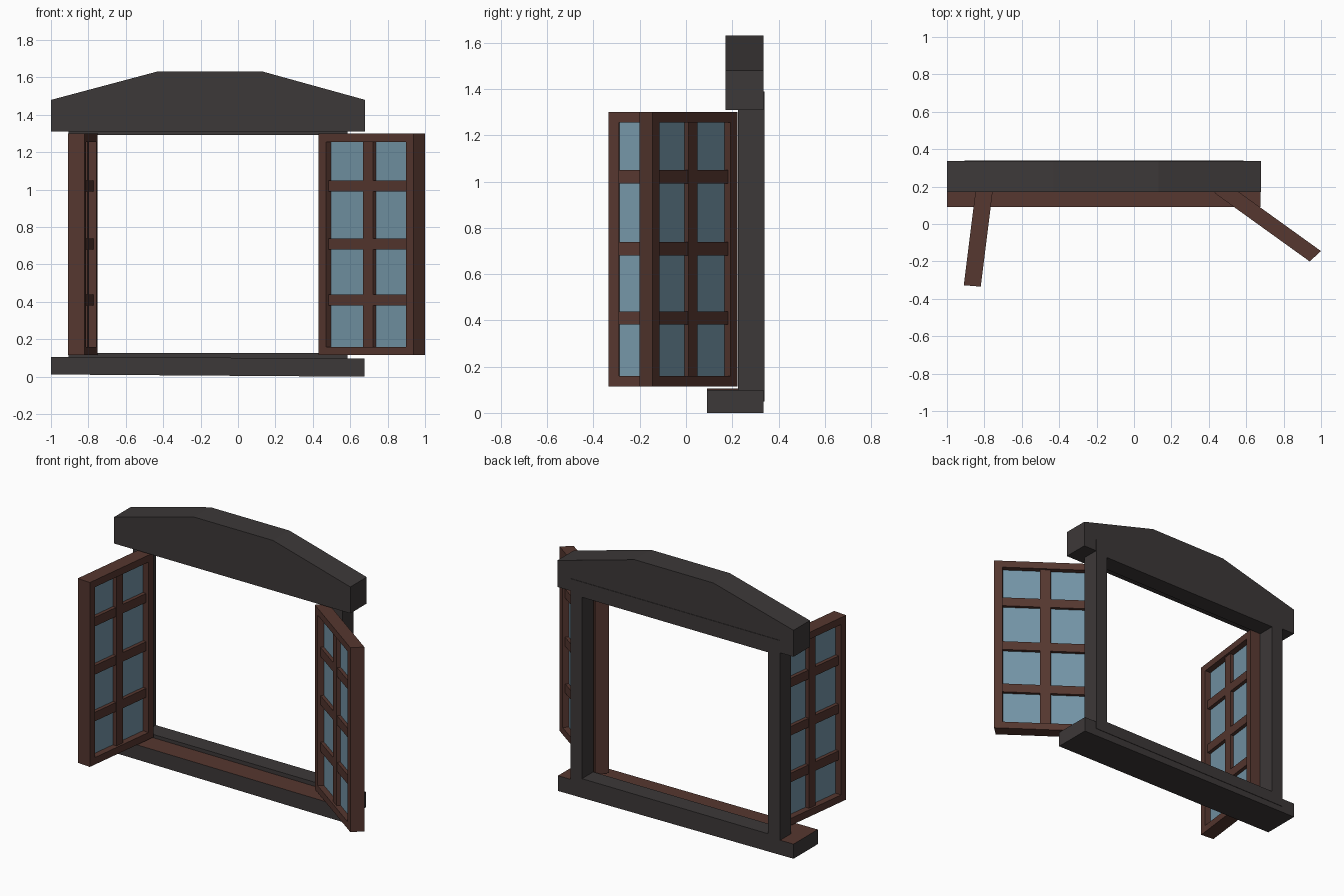
import bpy, bmesh
from math import radians
from mathutils import Matrix, Vector

cube = bpy.data.objects.get("Cube")
if cube:
    bpy.data.objects.remove(cube, do_unlink=True)


def material(name, rgb):
    m = bpy.data.materials.new(name)
    m.use_nodes = True
    m.diffuse_color = (*rgb, 1)
    m.node_tree.nodes["Principled BSDF"].inputs["Base Color"].default_value = (*rgb, 1)
    return m


STONE = material("dark grey", (0.046, 0.040, 0.040))
WOOD = material("red brown", (0.092, 0.038, 0.029))
GLASS = material("blue glass", (0.175, 0.30, 0.385))


def finish(name, bm, *mats):
    bmesh.ops.recalc_face_normals(bm, faces=bm.faces)
    mesh = bpy.data.meshes.new(name)
    bm.to_mesh(mesh)
    bm.free()
    for m in mats:
        mesh.materials.append(m)
    obj = bpy.data.objects.new(name, mesh)
    bpy.context.collection.objects.link(obj)
    return obj


def add_box(bm, lo, hi):
    lo, hi = Vector(lo), Vector(hi)
    size = Matrix.Diagonal((*(hi - lo), 1))
    bmesh.ops.create_cube(bm, size=1, matrix=Matrix.Translation((lo + hi) / 2) @ size)


def prism(profile, y0, y1):
    """Extrude an x-z outline from y0 to y1."""
    bm = bmesh.new()
    face = bm.faces.new([bm.verts.new((x, y0, z)) for x, z in profile])
    new = bmesh.ops.extrude_face_region(bm, geom=[face])["geom"]
    bmesh.ops.translate(bm, vec=(0, y1 - y0, 0),
                        verts=[v for v in new if isinstance(v, bmesh.types.BMVert)])
    bmesh.ops.recalc_face_normals(bm, faces=bm.faces)
    return bm


# Lintel with sloped shoulders
finish("lintel", prism([(-1, 1.31), (-1, 1.48), (-0.43, 1.632), (0.13, 1.632),
                        (0.68, 1.48), (0.68, 1.31)], 0.17, 0.336), STONE)

# Slightly tilted sill with a brown top
sill = prism([(-1, 0.012), (-1, 0.106), (0.675, 0.098), (0.675, 0)], 0.09, 0.336)
for f in sill.faces:
    f.material_index = 1 if f.normal.z > 0.5 else 0
finish("sill", sill, STONE, WOOD)

# Fixed window frame
frame = bmesh.new()
Y0, Y1 = 0.225, 0.339
for x in (-0.905, 0.502):
    add_box(frame, (x, Y0, 0.05), (x + 0.083, Y1, 1.39))
for z0, z1 in ((0.05, 0.126), (1.292, 1.39)):
    add_box(frame, (-0.822, Y0, z0), (0.502, Y1, z1))
finish("window_frame", frame, STONE)

# Open casements: local x runs from hinge to free edge, y is thickness
L, T, EDGE, BOTTOM, TOP = 0.553, 0.037, 0.045, 0.115, 1.30


def casement(side, hinge, angle):
    place = (Matrix.Translation((*hinge, 0)) @ Matrix.Diagonal((1.23, 1, 1, 1))
             @ Matrix.Rotation(radians(angle), 4, "Z"))
    border, bars, glass = bmesh.new(), bmesh.new(), bmesh.new()
    for x in (0, L - EDGE):
        add_box(border, (x, -T, BOTTOM), (x + EDGE, T, TOP))
    for z in (BOTTOM, TOP - EDGE):
        add_box(border, (EDGE, -T, z), (L - EDGE, T, z + EDGE))
    add_box(bars, (L / 2 - 0.029, -0.025, BOTTOM + EDGE), (L / 2 + 0.029, 0.025, TOP - EDGE))
    for z in (0.41, 0.71, 1.02):
        add_box(bars, (EDGE, -0.023, z - 0.029), (L - EDGE, 0.023, z + 0.029))
    add_box(glass, (EDGE, -0.004, BOTTOM + EDGE), (L - EDGE, 0.004, TOP - EDGE))
    for part, bm, mat in (("border", border, WOOD), ("bars", bars, WOOD), ("glass", glass, GLASS)):
        bm.transform(place)
        finish(f"{side}_casement_{part}", bm, mat)


casement("left", (0.460, 0.194), -41.5)
casement("right", (-0.796, 0.219), -95.8)
